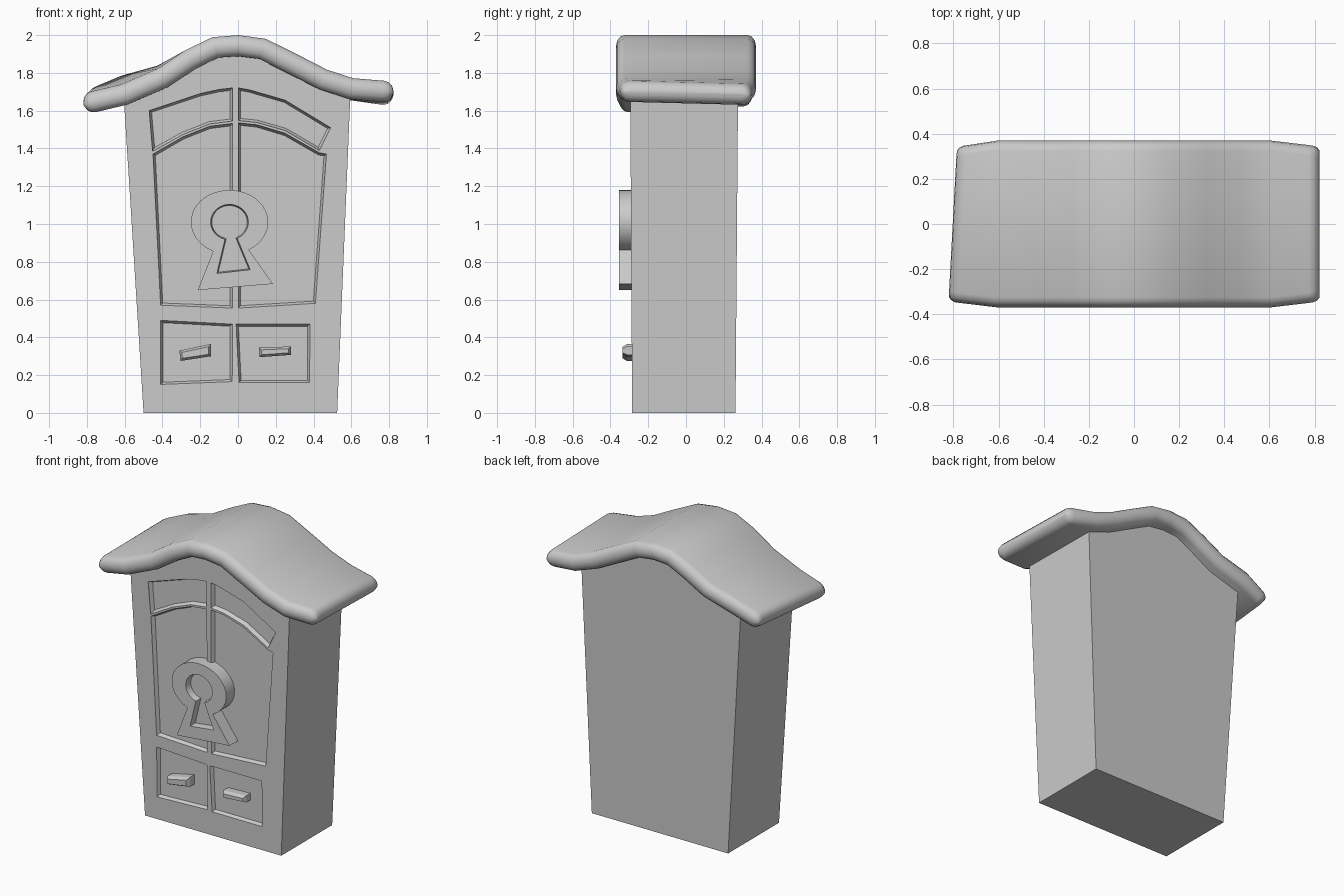
import bpy, bmesh
from math import sin, cos, radians, pi
from mathutils import Vector

if "Cube" in bpy.data.objects:
    bpy.data.objects.remove(bpy.data.objects["Cube"])


def finish(name, bm, smooth=False):
    bmesh.ops.recalc_face_normals(bm, faces=bm.faces)
    me = bpy.data.meshes.new(name)
    bm.to_mesh(me)
    bm.free()
    ob = bpy.data.objects.new(name, me)
    bpy.context.collection.objects.link(ob)
    bpy.ops.object.select_all(action='DESELECT')
    ob.select_set(True)
    bpy.context.view_layer.objects.active = ob
    if smooth:
        bpy.ops.object.shade_smooth_by_angle(angle=radians(35))
    return ob


def loft(bm, rings):
    """Bridge closed rings of 3D points and cap both ends."""
    vs = [[bm.verts.new(p) for p in r] for r in rings]
    n = len(vs[0])
    for a, b in zip(vs, vs[1:]):
        for i in range(n):
            j = (i + 1) % n
            bm.faces.new((a[i], a[j], b[j], b[i]))
    bm.faces.new(vs[0])
    bm.faces.new(vs[-1])


def at_y(pts, y):
    return [(x, y, z) for x, z in pts]


def inset(pts, d):
    """Mitred inward offset of a 2D outline."""
    n = len(pts)
    P = [Vector(p) for p in pts]
    area = sum(P[i].x * P[(i + 1) % n].y - P[(i + 1) % n].x * P[i].y for i in range(n))
    s = 1 if area > 0 else -1
    out = []
    for i in range(n):
        e1 = (P[i] - P[i - 1]).normalized()
        e2 = (P[(i + 1) % n] - P[i]).normalized()
        n1, n2 = Vector((-e1.y, e1.x)) * s, Vector((-e2.y, e2.x)) * s
        out.append(P[i] + (n1 + n2) * d / (1 + n1.dot(n2)))
    return [tuple(p) for p in out]


def cut(target, bm):
    cutter = finish("cutter", bm)
    cutter.hide_render = True
    mod = target.modifiers.new("cut", 'BOOLEAN')
    mod.operation, mod.solver, mod.object = 'DIFFERENCE', 'EXACT', cutter
    bpy.context.view_layer.objects.active = target
    bpy.ops.object.modifier_apply(modifier=mod.name)
    bpy.data.objects.remove(cutter)


# Cabinet body, widening upwards to an arched top hidden in the roof
body_outline = [(-0.5, 0), (0.525, 0), (0.595, 1.69), (0.45, 1.75), (0.3, 1.82),
                (0.13, 1.91), (0, 1.93), (-0.12, 1.915), (-0.25, 1.855),
                (-0.4, 1.76), (-0.605, 1.675)]
bm = bmesh.new()
loft(bm, [[(x, -0.285 - 0.006 * z, z) for x, z in body_outline],
          [(x, 0.262 + 0.008 * z, z) for x, z in body_outline]])
body = finish("cabinet_body", bm)

# Recessed windows, doors and drawers with sloping borders
recesses = [
    [(-0.47, 1.60), (-0.2, 1.69), (-0.1, 1.712), (-0.03, 1.72), (-0.03, 1.545),
     (-0.15, 1.53), (-0.29, 1.475), (-0.452, 1.385)],
    [(0.002, 1.72), (0.06, 1.71), (0.25, 1.655), (0.49, 1.51), (0.43, 1.39),
     (0.25, 1.495), (0.1, 1.538), (0.002, 1.548)],
    [(-0.45, 1.37), (-0.29, 1.462), (-0.15, 1.517), (-0.03, 1.532), (-0.03, 0.555), (-0.41, 0.57)],
    [(0.002, 1.535), (0.1, 1.525), (0.25, 1.48), (0.43, 1.377), (0.468, 1.37), (0.41, 0.58), (0.002, 0.555)],
    [(-0.41, 0.49), (-0.03, 0.47), (-0.03, 0.165), (-0.41, 0.15)],
    [(-0.01, 0.47), (0.38, 0.47), (0.38, 0.16), (0.005, 0.16)],
]
bm = bmesh.new()
for pts in recesses:
    loft(bm, [at_y(pts, -0.4), at_y(pts, -0.287), at_y(inset(pts, 0.012), -0.265)])
cut(body, bm)


# Keyhole plate with a keyhole-shaped recess
def keyhole(rx, rz, a0, a1, feet, n=26):
    arc = [radians(a0 + (a1 - a0) * i / n) for i in range(n + 1)]
    return [(-0.045 + rx * cos(a), 1.01 + rz * sin(a)) for a in arc] + feet


outer = keyhole(0.205, 0.17, -60, 245, [(-0.213, 0.65), (0.185, 0.683)])
inner = keyhole(0.1, 0.094, -66, 256, [(-0.112, 0.738), (0.065, 0.758)])
bm = bmesh.new()
loft(bm, [at_y(outer, -0.355), at_y(outer, -0.25)])
plate = finish("keyhole_plate", bm)
bm = bmesh.new()
loft(bm, [at_y(inner, -0.4), at_y(inner, -0.356), at_y(inset(inner, 0.006), -0.31)])
cut(plate, bm)
bpy.ops.object.select_all(action='DESELECT')
plate.select_set(True)
bpy.ops.object.shade_smooth_by_angle(angle=radians(30))

# Drawer handles
handles = {"left_drawer_handle": [(-0.31, 0.33), (-0.143, 0.365), (-0.143, 0.30), (-0.305, 0.275)],
           "right_drawer_handle": [(0.11, 0.345), (0.28, 0.352), (0.28, 0.307), (0.113, 0.295)]}
for name, pts in handles.items():
    bm = bmesh.new()
    loft(bm, [at_y(pts, -0.25), at_y(pts, -0.312), at_y(inset(pts, 0.012), -0.335)])
    finish(name, bm)

# Wavy roof: centreline stations (x, z at front, z at back), lofted with rounded edges
stations = [(-0.77, 1.643, 1.68), (-0.6, 1.683, 1.735), (-0.4, 1.772, 1.79),
            (-0.25, 1.872, 1.872), (-0.12, 1.935, 1.935), (0, 1.944, 1.944), (0.13, 1.927, 1.927),
            (0.3, 1.842, 1.842), (0.45, 1.765, 1.765), (0.6, 1.717, 1.71), (0.77, 1.704, 1.685)]
HALF, EDGE = 0.056, 0.045


def roof_ring(i, cap=0.0):
    x, zf, zb = stations[i]
    a, b = stations[max(i - 1, 0)], stations[min(i + 1, len(stations) - 1)]
    tan = Vector((b[0] - a[0], b[1] - a[1])).normalized()
    nor = Vector((-tan.y, tan.x))
    out = (-1 if i == 0 else 1) * 0.053 * sin(cap)
    h = HALF * cos(cap)
    w = (0.37 if abs(x) < 0.7 else 0.35) - 0.03 * (1 - cos(cap))
    ring = []
    for k in range(14):
        side = 1 if k < 7 else -1
        ang = -pi / 2 + pi * (k % 7) / 6
        y = side * (w - EDGE + EDGE * cos(ang))
        up = side * h * sin(ang)
        f = (y + 0.37) / 0.74
        shift = 0.04 * f if i == 0 else 0
        ring.append((x + shift + tan.x * out + nor.x * up, y,
                     zf + (zb - zf) * f + tan.y * out + nor.y * up))
    return ring


caps = [radians(a) for a in (80, 55, 28)]
last = len(stations) - 1
rings = [roof_ring(0, c) for c in caps]
rings += [roof_ring(i) for i in range(last + 1)]
rings += [roof_ring(last, c) for c in reversed(caps)]
bm = bmesh.new()
loft(bm, rings)
finish("wavy_roof", bm, smooth=True)
